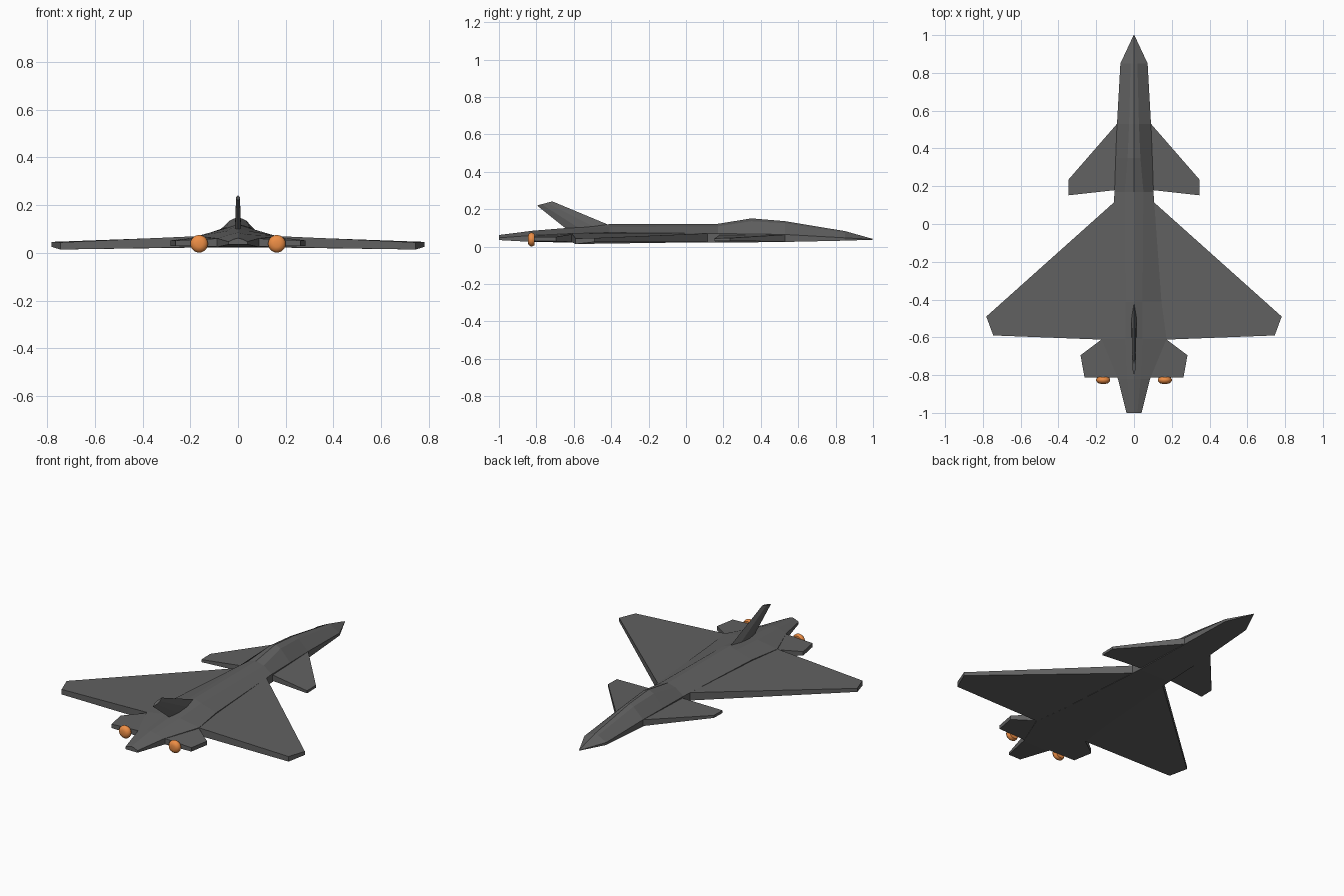
import bpy, bmesh, math

if "Cube" in bpy.data.objects:
    bpy.data.objects.remove(bpy.data.objects["Cube"])


def material(name, color):
    m = bpy.data.materials.new(name)
    m.diffuse_color = color
    m.use_nodes = True
    m.node_tree.nodes["Principled BSDF"].inputs["Base Color"].default_value = m.diffuse_color
    return m


GREY = material("dark_grey", (0.12, 0.12, 0.12, 1))
ORANGE = material("orange", (0.85, 0.27, 0.06, 1))


def build(name, verts, faces, mat, mirror=False):
    me = bpy.data.meshes.new(name)
    me.from_pydata(verts, [], faces)
    bm = bmesh.new()
    bm.from_mesh(me)
    bmesh.ops.recalc_face_normals(bm, faces=bm.faces)
    bm.to_mesh(me)
    bm.free()
    me.materials.append(mat)
    ob = bpy.data.objects.new(name, me)
    bpy.context.collection.objects.link(ob)
    if mirror:
        ob.modifiers.new("mirror", "MIRROR")
    return ob


def loft(name, rings, mat, mirror=False):
    n = len(rings[0])
    verts = [p for r in rings for p in r]
    faces = [(a * n + i, a * n + (i + 1) % n, (a + 1) * n + (i + 1) % n, (a + 1) * n + i)
             for a in range(len(rings) - 1) for i in range(n)]
    faces += [tuple(range(n)), tuple(range(len(verts) - n, len(verts)))]
    return build(name, verts, faces, mat, mirror)


def slab(name, pts):
    # outline points: x, y, bottom z, top z
    return loft(name, [[(x, y, b) for x, y, b, t in pts],
                       [(x, y, t) for x, y, b, t in pts]], GREY, True)


# Fuselage sections: y, half width, bottom, edge z, shoulder x, shoulder z, top z
sections = [
    (1.00, .002, .037, .039, .001, .040, .041),
    (0.85, .072, .032, .047, .018, .075, .083),
    (0.53, .090, .025, .065, .026, .125, .136),
    (0.35, .097, .023, .068, .034, .136, .151),
    (0.17, .103, .022, .070, .050, .108, .122),
    (-0.41, .145, .022, .075, .045, .105, .120),
    (-0.61, .172, .022, .070, .045, .092, .102),
    (-0.82, .085, .025, .060, .035, .077, .085),
    (-1.00, .040, .035, .047, .018, .057, .062),
]
loft("fuselage", [[(-w, y, b), (w, y, b), (w, y, e), (s, y, sz), (0, y, t), (-s, y, sz), (-w, y, e)]
                  for y, w, b, e, s, sz, t in sections], GREY)

# Delta wings, canards and tailplanes
slab("wings", [(.04, .17, .024, .072), (.10, .12, .024, .071), (.782, -.49, .025, .046),
               (.745, -.59, .014, .044), (.17, -.612, .024, .070), (.04, -.612, .024, .074)])
slab("canards", [(.05, .56, .027, .068), (.09, .53, .027, .064), (.347, .235, .031, .046),
                 (.347, .152, .029, .044), (.05, .185, .027, .066)])
slab("tailplanes", [(.04, -.55, .025, .068), (.17, -.61, .025, .066), (.283, -.695, .029, .052),
                    (.262, -.812, .029, .052), (.04, -.812, .025, .062)])

# Swept fin, thickest in the middle of its chord
fin_rings = []
for front, back, zf, zb, h in ((-.41, -.615, .115, .075, .013), (-.715, -.797, .242, .220, .008)):
    def at(k):
        return front + (back - front) * k, zf + (zb - zf) * k
    fin_rings.append([(0, *at(0)), (h, *at(.35)), (h, *at(.7)), (0, *at(1)),
                      (-h, *at(.7)), (-h, *at(.35))])
loft("tail_fin", fin_rings, GREY)

# Orange domed exhausts
profile = [(.030, -.810), (.037, -.822), (.037, -.830), (.028, -.842), (.014, -.846)]
nozzles = loft("exhausts", [[(.163 + r * math.cos(i * math.tau / 20), y,
                              .038 + r * math.sin(i * math.tau / 20)) for i in range(20)]
                            for r, y in profile], ORANGE, True)
bpy.context.view_layer.objects.active = nozzles
nozzles.select_set(True)
bpy.ops.object.shade_smooth_by_angle(angle=math.radians(50))
